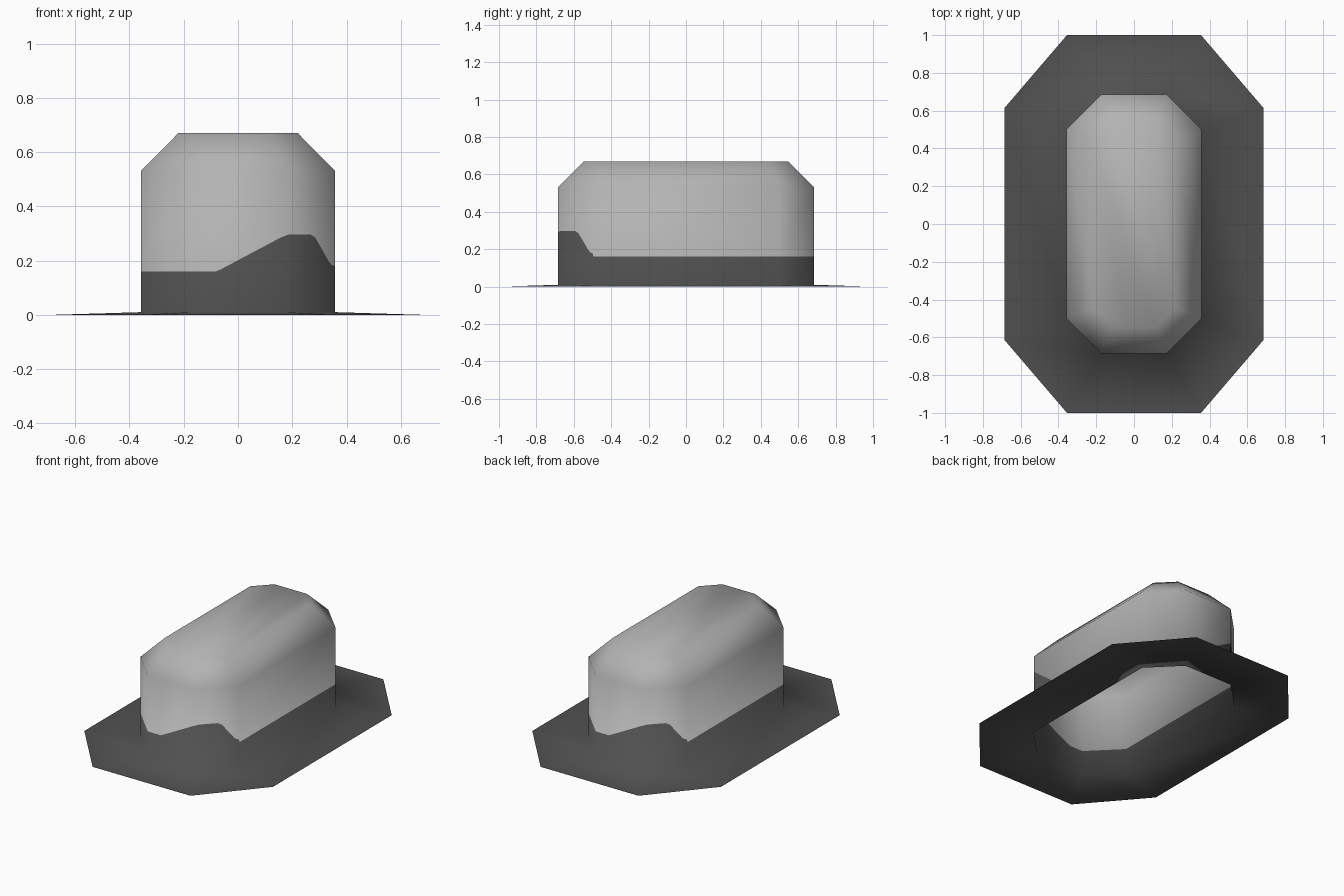
import bpy
from mathutils import Vector

cube = bpy.data.objects.get("Cube")
if cube:
    bpy.data.objects.remove(cube, do_unlink=True)


def material(name, value):
    mat = bpy.data.materials.new(name)
    mat.use_nodes = True
    color = (value, value, value, 1)
    mat.diffuse_color = color
    bsdf = next(n for n in mat.node_tree.nodes if n.type == 'BSDF_PRINCIPLED')
    bsdf.inputs["Base Color"].default_value = color
    bsdf.inputs["Roughness"].default_value = 0.9
    return mat


light_gray = material("light gray felt", 0.45)
dark_gray = material("dark gray felt", 0.08)


def octagon(half_x, half_y, flat_x, flat_y, z):
    """Counter-clockwise chamfered rectangle, starting on the front edge."""
    half = [(-flat_x, -half_y), (flat_x, -half_y), (half_x, -flat_y), (half_x, flat_y)]
    return [Vector((s * x, s * y, z)) for s in (1, -1) for x, y in half]


# Main outlines of the hat, from the brim's rim up to the flat top
outlines = [
    octagon(0.685, 1.0, 0.355, 0.615, 0.0),
    octagon(0.358, 0.685, 0.175, 0.5, 0.01),
    octagon(0.358, 0.685, 0.175, 0.5, 0.53),
    octagon(0.22, 0.547, 0.117, 0.442, 0.67),
]


def quads(rows, count):
    return [(r * count + i, r * count + (i + 1) % count,
             (r + 1) * count + (i + 1) % count, (r + 1) * count + i)
            for r in range(rows - 1) for i in range(count)]


# Soft normals of the plain shape, shared by all parts so the shading is seamless
shape = bpy.data.meshes.new("hat_shape")
shape.from_pydata([p for ring in outlines for p in ring], [],
                  quads(4, 8) + [tuple(range(24, 32))])
normals = [[shape.vertices[r * 8 + i].normal.copy() for i in range(8)] for r in range(4)]
bpy.data.meshes.remove(shape)

# Band edge: (position along the outline in corners, height), repeated on the back
wave = [(0, .16), (.27, .16), (.33, .17), (.95, .285), (1, .292), (1.08, .297),
        (1.5, .297), (1.6, .285), (1.88, .195), (1.94, .183), (2, .18), (2.005, .16), (3, .16)]
edge = [(t + turn, z) for turn in (0, 4) for t, z in wave]


def along(ring, t):
    i = int(t)
    return ring[i].lerp(ring[(i + 1) % 8], t - i)


# Sample every outline, and its normals, at the same columns
points = [[along(ring, t) for t, z in edge] for ring in outlines]
soft = [[along(ring, t).normalized() for t, z in edge] for ring in normals]
rim, base, shoulder, top = zip(points, soft)

# Wavy top of the band, lying on the crown wall
low, high = outlines[1][0].z, outlines[2][0].z
band_top = ([], [])
for i, (t, z) in enumerate(edge):
    f = (z - low) / (high - low)
    band_top[0].append(base[0][i].lerp(shoulder[0][i], f))
    band_top[1].append(base[1][i].lerp(shoulder[1][i], f).normalized())


def part(name, rings, mat, cap=False):
    count = len(edge)
    faces = quads(len(rings), count)
    if cap:
        start = (len(rings) - 1) * count
        faces.append(tuple(range(start, start + count)))
    mesh = bpy.data.meshes.new(name)
    mesh.from_pydata([p for ring in rings for p in ring[0]], [], faces)
    mesh.materials.append(mat)
    mesh.shade_smooth()
    mesh.normals_split_custom_set_from_vertices([n for ring in rings for n in ring[1]])
    obj = bpy.data.objects.new(name, mesh)
    bpy.context.collection.objects.link(obj)
    return obj


part("brim", [rim, base], dark_gray)
part("hat_band", [base, band_top], dark_gray)
part("crown", [band_top, shoulder, top], light_gray, cap=True)
